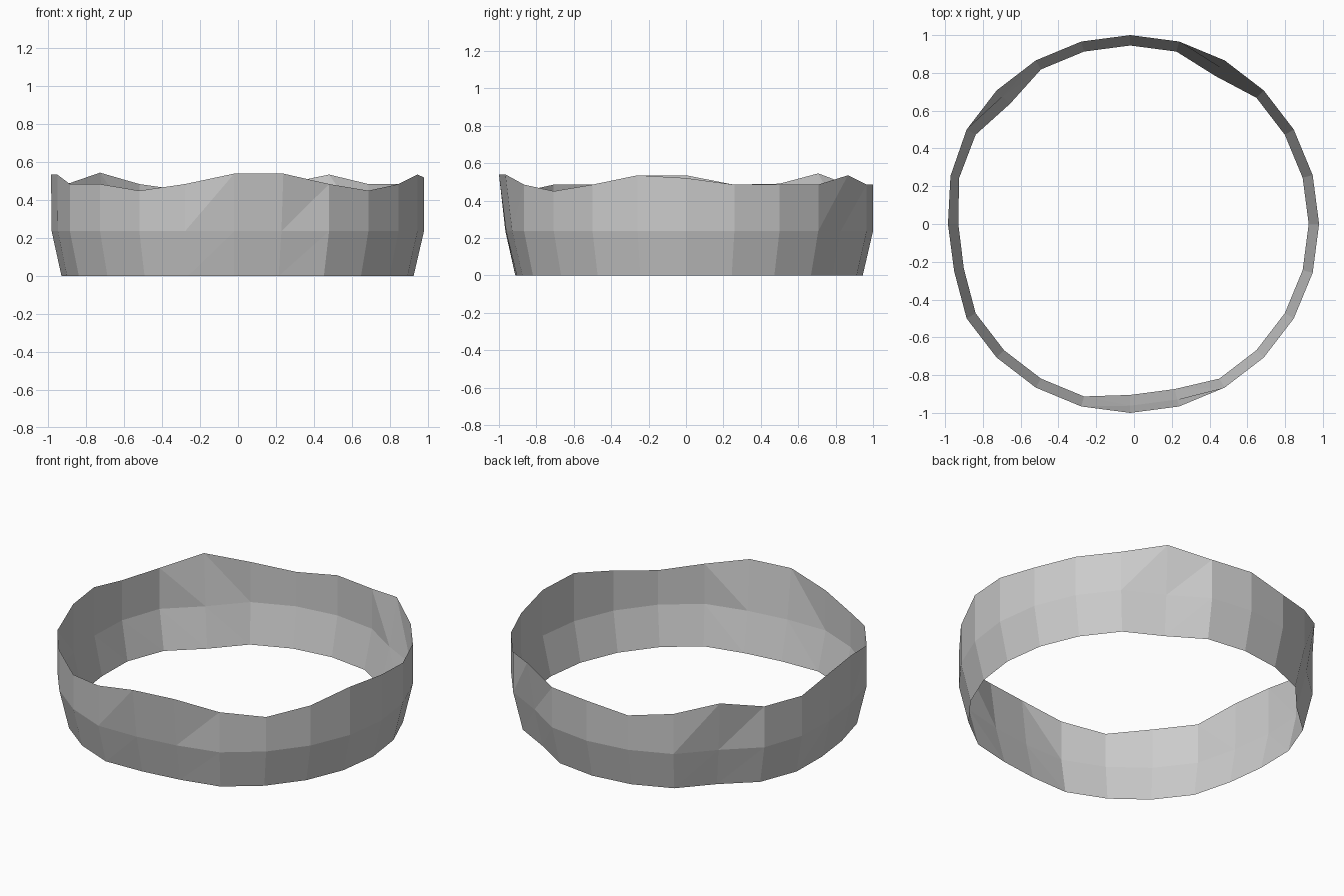
import bpy, bmesh, math

if "Cube" in bpy.data.objects:
    bpy.data.objects.remove(bpy.data.objects["Cube"])

SIDES = 24
CX = -0.02          # ring axis sits slightly off the bounding-box centre
MID_Z = 0.237

# Wavy rim height, counter-clockwise from +x
rim = [.52, .485, .485, .485, .535, .485, .485, .45, .485, .545, .49, .485,
       .535, .535, .485, .485, .45, .485, .54, .54, .485, .45, .485, .535]

# Radii (bottom, middle, top) with the dented columns overridden
regular = (0.945, 1.0, 1.0)
dented = {4: (.904, .955, 1.0), 9: (.90, .955, 1.0),
          11: (.938, .985, .985),
          12: (.91, .962, .965), 13: (.912, .962, .965),
          18: (.905, .962, 1.0), 19: (.905, .962, 1.0)}

bm = bmesh.new()
columns = []
for i in range(SIDES):
    a = 2 * math.pi * i / SIDES
    radii = dented.get(i, regular)
    columns.append([bm.verts.new((CX + r * math.cos(a), r * math.sin(a), z))
                    for r, z in zip(radii, (0, MID_Z, rim[i]))])

# Open band, each panel split from lower left to upper right
for i in range(SIDES):
    a, b = columns[i], columns[(i + 1) % SIDES]
    for k in range(2):
        bm.faces.new((a[k], b[k], b[k + 1]))
        bm.faces.new((a[k], b[k + 1], a[k + 1]))

mesh = bpy.data.meshes.new("wavy_band")
bm.to_mesh(mesh)
bm.free()
band = bpy.data.objects.new("wavy_band", mesh)
bpy.context.collection.objects.link(band)
